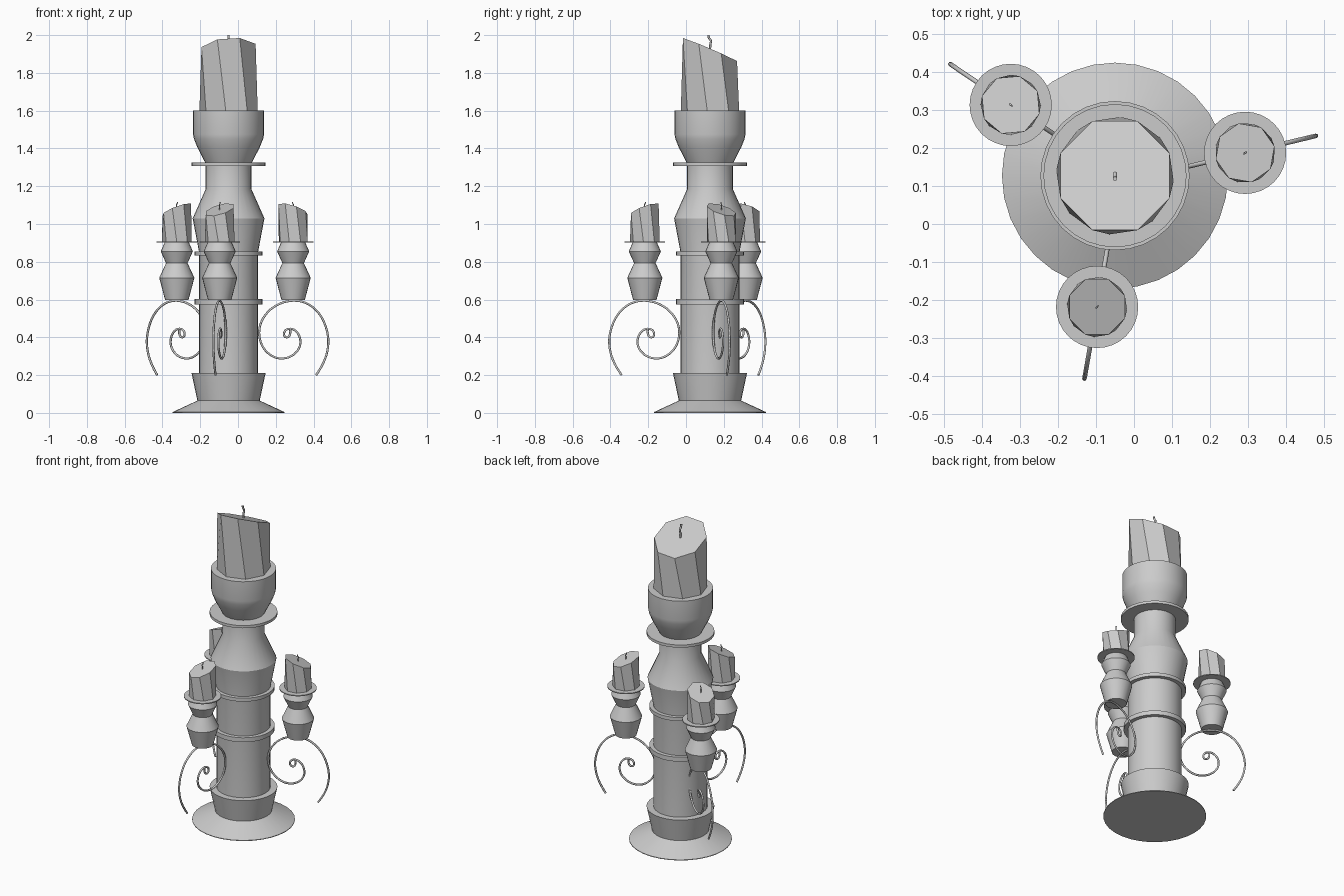
import bpy, bmesh
from math import sin, cos, pi, radians

if "Cube" in bpy.data.objects:
    bpy.data.objects.remove(bpy.data.objects["Cube"])

CX, CY = -0.05, 0.127          # axis of the main column


def add_object(name, bm, loc, smooth):
    bmesh.ops.recalc_face_normals(bm, faces=bm.faces)
    me = bpy.data.meshes.new(name)
    bm.to_mesh(me)
    bm.free()
    ob = bpy.data.objects.new(name, me)
    ob.location = loc
    bpy.context.collection.objects.link(ob)
    if smooth:
        bpy.ops.object.select_all(action='DESELECT')
        ob.select_set(True)
        bpy.context.view_layer.objects.active = ob
        bpy.ops.object.shade_smooth_by_angle(angle=radians(25))
    return ob


def loft(bm, rings):
    """Skin a list of vertex rings and cap both ends."""
    n = len(rings[0])
    for a, b in zip(rings, rings[1:]):
        for i in range(n):
            j = (i + 1) % n
            bm.faces.new((a[i], a[j], b[j], b[i]))
    bm.faces.new(rings[0][::-1])
    bm.faces.new(rings[-1])


def turned(name, profile, loc, n=32):
    """Lathe-turned solid from (radius, z) points."""
    bm = bmesh.new()
    loft(bm, [[bm.verts.new((r * cos(2 * pi * i / n), r * sin(2 * pi * i / n), z))
               for i in range(n)] for r, z in profile])
    return add_object(name, bm, loc, True)


def tube(name, pts, radius, loc, angle=0.0, order=4):
    """Round wire along (u, z) points in a vertical plane turned by angle."""
    cu = bpy.data.curves.new(name, 'CURVE')
    cu.dimensions = '3D'
    cu.bevel_depth = radius
    cu.bevel_resolution = 1
    cu.use_fill_caps = True
    sp = cu.splines.new('NURBS')
    sp.points.add(len(pts) - 1)
    for p, (u, z) in zip(sp.points, pts):
        p.co = (u, 0, z, 1)
    sp.use_endpoint_u = True
    sp.order_u = order
    sp.resolution_u = 5
    ob = bpy.data.objects.new(name, cu)
    ob.location = loc
    ob.rotation_euler.z = angle
    bpy.context.collection.objects.link(ob)
    bpy.ops.object.select_all(action='DESELECT')
    ob.select_set(True)
    bpy.context.view_layer.objects.active = ob
    bpy.ops.object.convert(target='MESH')


def candle(name, loc, r, h, high, tilt=0.43, twist=17):
    """Twisted octagonal candle, slanted top highest toward angle 'high'."""
    bm = bmesh.new()
    rings = []
    for t in (0, 1):
        ring = []
        for i in range(8):
            a = radians(high + 22.5 + 45 * i + twist * (1 - t))
            d = cos(a - radians(high + 8))
            ring.append(bm.verts.new((r * cos(a), r * sin(a), t * (h + tilt * r * d))))
        rings.append(ring)
    loft(bm, rings)
    add_object(name, bm, loc, False)
    # bent wick
    k = r / 0.155
    wick = [(0, h - 0.02 * k), (0, h + 0.03 * k), (-0.008 * k, h + 0.05 * k),
            (0.008 * k, h + 0.065 * k), (0.008 * k, h + 0.08 * k)]
    tube(name + "_wick", wick, 0.006 * k, loc, radians(high), 3)


# Main column: flared foot, plinth, shaft, bulge, neck and cup
turned("column", [
    (0.297, 0), (0.297, 0.004), (0.165, 0.065), (0.196, 0.21), (0.156, 0.21),
    (0.156, 0.85), (0.19, 1.03), (0.121, 1.185), (0.121, 1.32),
    (0.165, 1.405), (0.183, 1.45), (0.188, 1.475), (0.188, 1.60)], (CX, CY, 0))

# Collars around the column
for i, (r, z0, z1) in enumerate([(0.18, 0.575, 0.603), (0.18, 0.833, 0.855),
                                 (0.196, 1.308, 1.325)]):
    turned(f"collar_{i + 1}", [(r, z0), (r, z1)], (CX, CY, 0))

candle("main_candle", (CX, CY, 1.60), 0.155, 0.32, 270)

# Scroll bracket path: outer tail, over the top, curling inward
SCROLL = [(.125, .20), (.168, .26), (.194, .34), (.192, .42), (.158, .515), (.09, .58),
          (.01, .60), (-.075, .583), (-.143, .537), (-.182, .472), (-.189, .41),
          (-.168, .342), (-.115, .296), (-.06, .283), (0, .30), (.039, .345),
          (.042, .392), (.022, .432), (-.012, .45), (-.046, .44), (-.054, .41),
          (-.034, .393), (-.012, .41), (-.016, .445)]

# Three side arms: x, y, arm direction, direction of the candle's high side
for i, (x, y, ang, high) in enumerate([(-0.324, 0.313, 146, 320),
                                       (0.292, 0.187, 13.5, 215),
                                       (-0.097, -0.218, 260, 45)]):
    n = i + 1
    tube(f"scroll_bracket_{n}", SCROLL, 0.006, (x, y, 0), radians(ang))
    turned(f"side_holder_{n}", [(0.062, 0.598), (0.093, 0.715), (0.057, 0.793),
                                (0.085, 0.855), (0.063, 0.905)], (x, y, 0), 24)
    turned(f"drip_tray_{n}", [(0.108, 0.902), (0.108, 0.908)], (x, y, 0))
    candle(f"side_candle_{n}", (x, y, 0.908), 0.079, 0.168, high)
